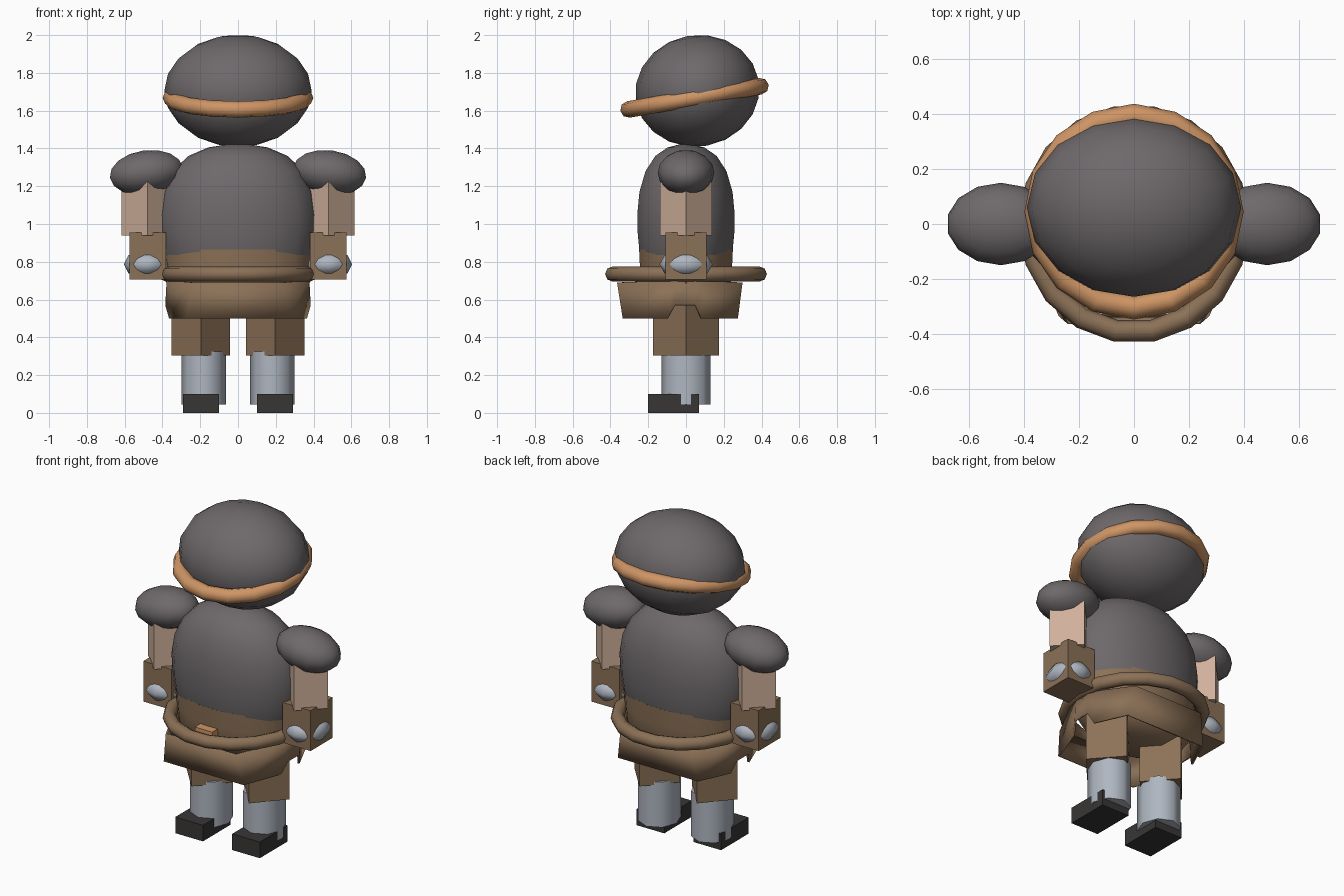
import bpy, bmesh
from math import cos, sin, radians, pi

if "Cube" in bpy.data.objects:
    bpy.data.objects.remove(bpy.data.objects["Cube"], do_unlink=True)


def material(name, rgb):
    m = bpy.data.materials.new(name)
    m.use_nodes = True
    m.diffuse_color = (*rgb, 1)
    m.node_tree.nodes["Principled BSDF"].inputs["Base Color"].default_value = (*rgb, 1)
    return m


CLOTH = material("charcoal cloth", (0.155, 0.14, 0.147))
LEATHER = material("brown leather", (0.26, 0.165, 0.095))
BAND = material("tan band", (0.62, 0.3, 0.13))
SKIN = material("skin", (0.63, 0.44, 0.33))
STEEL = material("pale steel", (0.43, 0.47, 0.53))
SHOE = material("black shoe", (0.04, 0.037, 0.036))


def finish(name, mat, angle=50):
    ob = bpy.context.object
    ob.name = name
    ob.data.materials.append(mat)
    bpy.ops.object.shade_smooth_by_angle(angle=radians(angle))
    return ob


def ball(name, mat, loc, size, tilt=(0, 0, 0), segments=16, rings=10):
    bpy.ops.mesh.primitive_uv_sphere_add(segments=segments, ring_count=rings, location=loc, rotation=tilt)
    bpy.context.object.scale = size
    finish(name, mat)


def ring(name, mat, loc, major, minor, tilt=0, steps=18, sides=8, stretch=1):
    bpy.ops.mesh.primitive_torus_add(location=loc, rotation=(tilt, 0, 0), major_radius=major,
                                     minor_radius=minor, major_segments=steps, minor_segments=sides)
    bpy.context.object.scale.x = stretch
    finish(name, mat, 65)


def tube(name, mat, x, low, high, rx, ry, sides):
    bpy.ops.mesh.primitive_cylinder_add(vertices=sides, radius=1, depth=high - low,
                                        location=(x, 0, (low + high) / 2))
    bpy.context.object.scale = (rx, ry, 1)
    finish(name, mat)


def box(name, mat, loc, size):
    bpy.ops.mesh.primitive_cube_add(size=1, location=loc)
    bpy.context.object.scale = size
    finish(name, mat, 30)


def new_object(name, bm, mat, angle=50):
    me = bpy.data.meshes.new(name)
    bm.normal_update()
    bm.to_mesh(me)
    bm.free()
    ob = bpy.data.objects.new(name, me)
    bpy.context.collection.objects.link(ob)
    bpy.ops.object.select_all(action="DESELECT")
    ob.select_set(True)
    bpy.context.view_layer.objects.active = ob
    return finish(name, mat, angle)


def bridge(bm, a, b):
    for i in range(len(a)):
        j = (i + 1) % len(a)
        bm.faces.new((a[i], a[j], b[j], b[i]))


def lathe(name, mat, profile, rx, ry, sides=18):
    """Elliptical body from (height, relative radius) pairs."""
    bm = bmesh.new()
    rows = [[bm.verts.new((rx * r * cos(2 * pi * i / sides), ry * r * sin(2 * pi * i / sides), z))
             for i in range(sides)] for z, r in profile]
    for a, b in zip(rows, rows[1:]):
        bridge(bm, a, b)
    bm.faces.new(rows[0][::-1])
    bm.faces.new(rows[-1])
    new_object(name, bm, mat)


def skirt_ring(bm, quarter):
    """Full ring from the three corner points of one quarter, shallower at the back."""
    back = 0.82
    pts = [(x, y * back, z) for x, y, z in quarter]
    pts += [(-x, y * back, z) for x, y, z in quarter[::-1]]
    pts += [(-x, -y, z) for x, y, z in quarter]
    pts += [(x, -y, z) for x, y, z in quarter[::-1]]
    return [bm.verts.new(p) for p in pts]


# Head with tilted band
ball("head", CLOTH, (0, 0.06, 1.705), (0.39, 0.33, 0.295), (radians(10), 0, 0))
ring("head_band", BAND, (0, 0.045, 1.668), 0.355, 0.044, radians(10), steps=16)

# Torso and waist
lathe("torso", CLOTH, [(0.7, 0.8), (0.84, 0.95), (0.95, 0.99), (1.05, 1), (1.17, 0.955),
                       (1.28, 0.83), (1.36, 0.63), (1.405, 0.38), (1.425, 0.08)], 0.418, 0.262)
lathe("waist", LEATHER, [(0.53, 0.5), (0.58, 0.8), (0.66, 0.95), (0.76, 0.98), (0.865, 1)], 0.396, 0.252)
ring("belt", LEATHER, (0, 0, 0.735), 0.395, 0.04, steps=18, stretch=0.965)
box("buckle", BAND, (-0.03, -0.255, 0.728), (0.12, 0.08, 0.04))

# Angular skirt, notched at the hips
bm = bmesh.new()
hem = skirt_ring(bm, [(0.385, 0.06, 0.57), (0.365, 0.1, 0.5), (0.275, 0.335, 0.5)])
top = skirt_ring(bm, [(0.378, 0.06, 0.7), (0.36, 0.12, 0.7), (0.24, 0.365, 0.69)])
bridge(bm, hem, top)
skirt = new_object("skirt", bm, LEATHER, 30)
skirt.modifiers.new("thickness", "SOLIDIFY").thickness = 0.012

# Arms and legs
for side, s in (("left", 1), ("right", -1)):
    ball(side + "_shoulder", CLOTH, (s * 0.485, 0, 1.272), (0.2, 0.15, 0.118),
         (0, s * radians(8), 0), 14, 8)
    tube(side + "_upper_arm", SKIN, s * 0.48, 0.94, 1.25, 0.138, 0.138, 4)
    box(side + "_forearm", LEATHER, (s * 0.478, 0, 0.83), (0.192, 0.216, 0.25))
    ring(side + "_bracer", STEEL, (s * 0.48, 0, 0.787), 0.085, 0.056, steps=12, sides=6, stretch=0.88)
    tube(side + "_thigh", LEATHER, s * 0.197, 0.305, 0.66, 0.155, 0.175, 4)
    tube(side + "_shin", STEEL, s * 0.182, 0.045, 0.325, 0.118, 0.13, 8)
    box(side + "_shoe", SHOE, (s * 0.195, -0.065, 0.05), (0.19, 0.27, 0.1))
